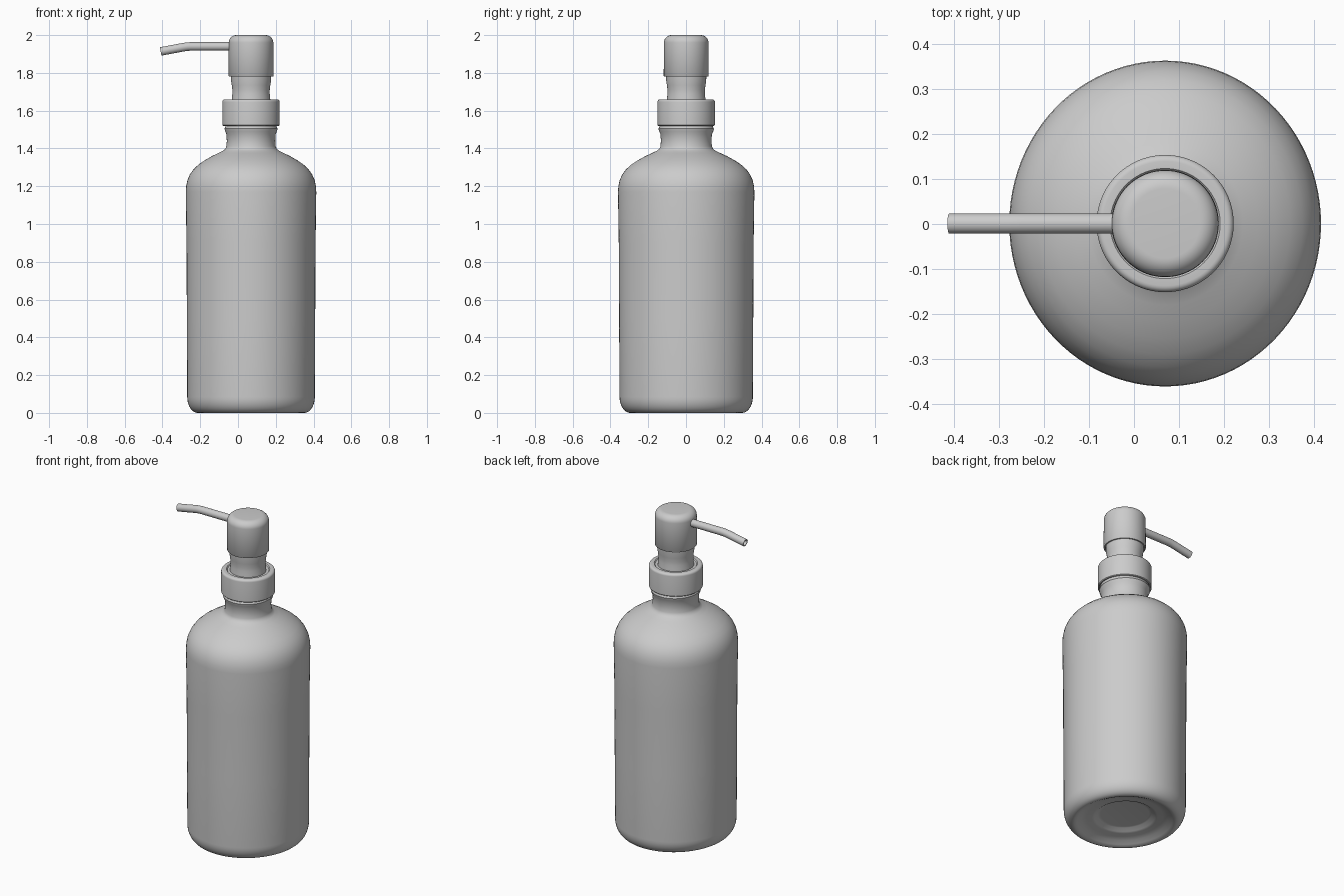
import bpy, bmesh, math
from mathutils import Vector

if "Cube" in bpy.data.objects:
    bpy.data.objects.remove(bpy.data.objects["Cube"])

CX, CY = 0.069, 0.001   # shared axis of bottle and pump


def link_mesh(name, bm, angle=40):
    bmesh.ops.remove_doubles(bm, verts=bm.verts, dist=1e-5)
    bmesh.ops.recalc_face_normals(bm, faces=bm.faces)
    me = bpy.data.meshes.new(name)
    bm.to_mesh(me)
    bm.free()
    ob = bpy.data.objects.new(name, me)
    bpy.context.collection.objects.link(ob)
    bpy.ops.object.select_all(action='DESELECT')
    ob.select_set(True)
    bpy.context.view_layer.objects.active = ob
    bpy.ops.object.shade_smooth_by_angle(angle=math.radians(angle))
    return ob


def loft(bm, rings):
    loops = [[bm.verts.new(p) for p in ring] for ring in rings]
    n = len(loops[0])
    for a, b in zip(loops, loops[1:]):
        for i in range(n):
            j = (i + 1) % n
            bm.faces.new((a[i], a[j], b[j], b[i]))
    bm.faces.new(loops[0][::-1])
    bm.faces.new(loops[-1])


def lathe(name, profile, sx=1.0, n=96):
    bm = bmesh.new()
    loft(bm, [[(CX + sx * r * math.cos(2 * math.pi * i / n),
                CY + r * math.sin(2 * math.pi * i / n), z) for i in range(n)]
              for r, z in profile])
    return link_mesh(name, bm)


def arc(r, z, rr, rz, a0, a1, steps=8):
    out = []
    for k in range(steps + 1):
        a = math.radians(a0 + (a1 - a0) * k / steps)
        out.append((r + rr * math.cos(a), z + rz * math.sin(a)))
    return out


# bottle: recessed base, slightly oval body, domed shoulder, neck and lip
base = [(0.14, 0.05), (0.155, 0.048), (0.175, 0.034), (0.19, 0.03),
        (0.22, 0.028), (0.25, 0.02), (0.275, 0.007)]
base += arc(0.295, 0.085, 0.058, 0.085, -95, 0, 10)
shoulder = [(0.355, 0.5), (0.357, 0.9), (0.361, 1.17), (0.359, 1.2),
            (0.352, 1.232), (0.338, 1.263), (0.318, 1.29), (0.29, 1.315),
            (0.255, 1.338), (0.215, 1.36), (0.18, 1.376), (0.155, 1.388),
            (0.142, 1.398), (0.136, 1.412)]
neck = [(0.134, 1.44), (0.136, 1.475), (0.143, 1.49), (0.147, 1.505),
        (0.141, 1.515), (0.138, 1.54)]
lathe("bottle", base + shoulder + neck, sx=0.957)

# screw collar with hollow underside
collar = [(0.142, 1.535), (0.142, 1.52), (0.148, 1.52), (0.152, 1.524)]
collar += arc(0.138, 1.646, 0.014, 0.014, 0, 90, 5)
collar += [(0.122, 1.66), (0.117, 1.654), (0.095, 1.654)]
lathe("collar", collar)

# waisted pump stem
lathe("pump_stem", [(0.103, 1.645), (0.101, 1.67), (0.099, 1.69), (0.099, 1.71),
                    (0.102, 1.735), (0.106, 1.76), (0.107, 1.80)])

# pump head with rounded top and thin lower rim
head = [(0.109, 1.795), (0.109, 1.78), (0.116, 1.78), (0.119, 1.784)]
head += arc(0.077, 1.96, 0.041, 0.04, 0, 90, 10)
lathe("pump_head", head)

# spout: bent tube with an open end (x, z, downward tilt in degrees, radius)
path = [(0.0, 1.94, 0, 0.0225), (-0.25, 1.94, 0, 0.0225), (-0.265, 1.9393, 3, 0.0225),
        (-0.28, 1.9375, 8, 0.0225), (-0.295, 1.935, 10.5, 0.0225),
        (-0.4095, 1.9135, 10.5, 0.0225), (-0.4095, 1.9135, 10.5, 0.0165),
        (-0.36, 1.9227, 10.5, 0.0165)]
bm = bmesh.new()
rings = []
for x, z, tilt, r in path:
    t = math.radians(tilt)
    up = Vector((-math.sin(t), 0, math.cos(t)))
    rings.append([Vector((x, CY, z)) + up * (r * math.sin(a)) + Vector((0, r * math.cos(a), 0))
                  for a in (2 * math.pi * i / 32 for i in range(32))])
loft(bm, rings)
link_mesh("spout", bm)
